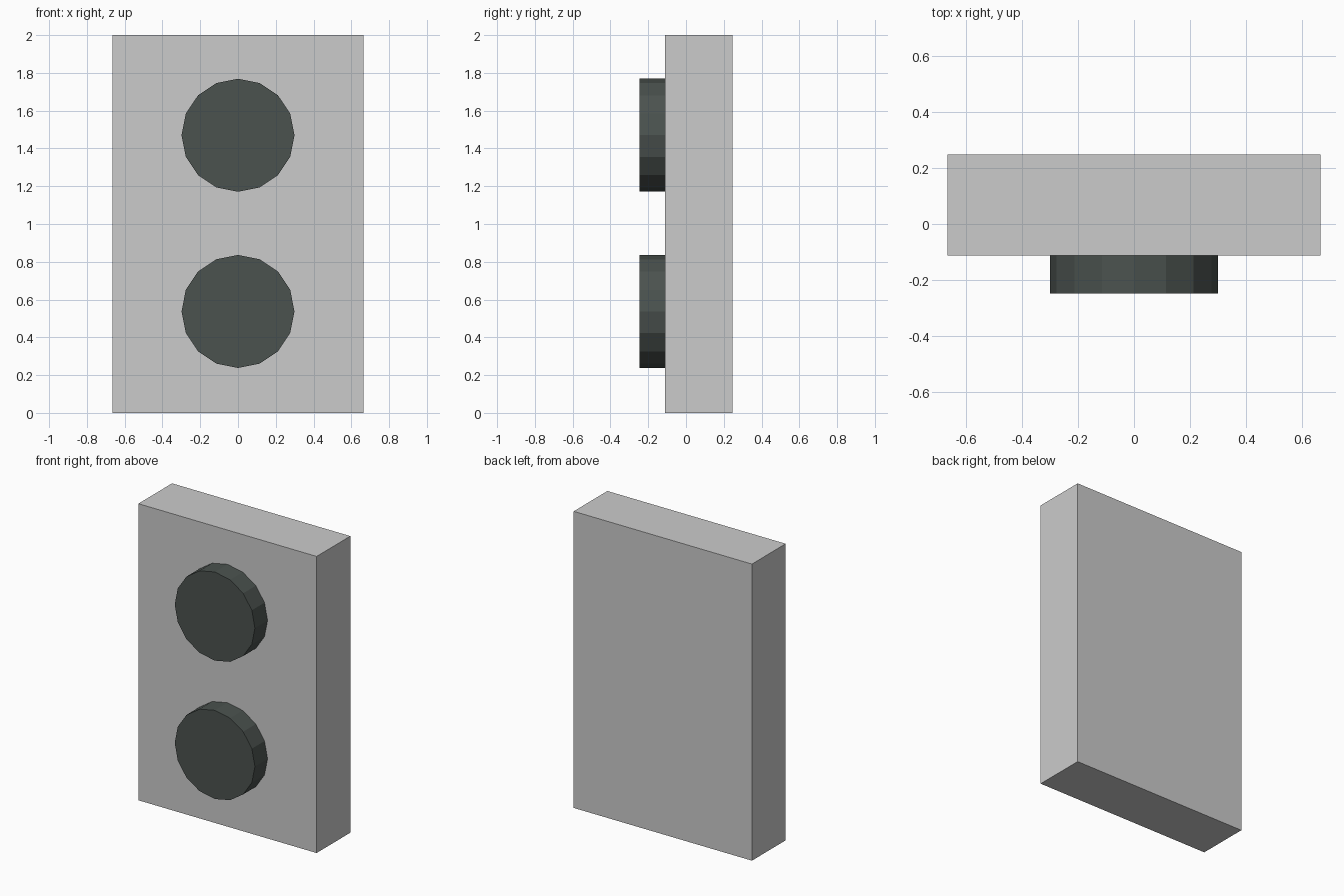
import bpy
import math

if "Cube" in bpy.data.objects:
    bpy.data.objects.remove(bpy.data.objects["Cube"])

FRONT, PANEL_FRONT, BACK = -0.247, -0.112, 0.247

# Flat rectangular panel
bpy.ops.mesh.primitive_cube_add(size=1, location=(0, (PANEL_FRONT + BACK) / 2, 1))
panel = bpy.context.object
panel.name = "panel"
panel.scale = (1.33, BACK - PANEL_FRONT, 2)
bpy.ops.object.transform_apply(location=False, rotation=False, scale=True)

# Dark finish for the round parts
dark = bpy.data.materials.new("dark_grey")
dark.diffuse_color = (0.07, 0.085, 0.078, 1)
dark.use_nodes = True
dark.node_tree.nodes["Principled BSDF"].inputs["Base Color"].default_value = dark.diffuse_color

# Two 16-sided discs on the front face
for name, z in (("lower_disc", 0.537), ("upper_disc", 1.47)):
    bpy.ops.mesh.primitive_cylinder_add(
        vertices=16, radius=0.299, depth=PANEL_FRONT - FRONT,
        location=(0, (FRONT + PANEL_FRONT) / 2, z), rotation=(math.pi / 2, 0, 0))
    disc = bpy.context.object
    disc.name = name
    disc.data.materials.append(dark)
